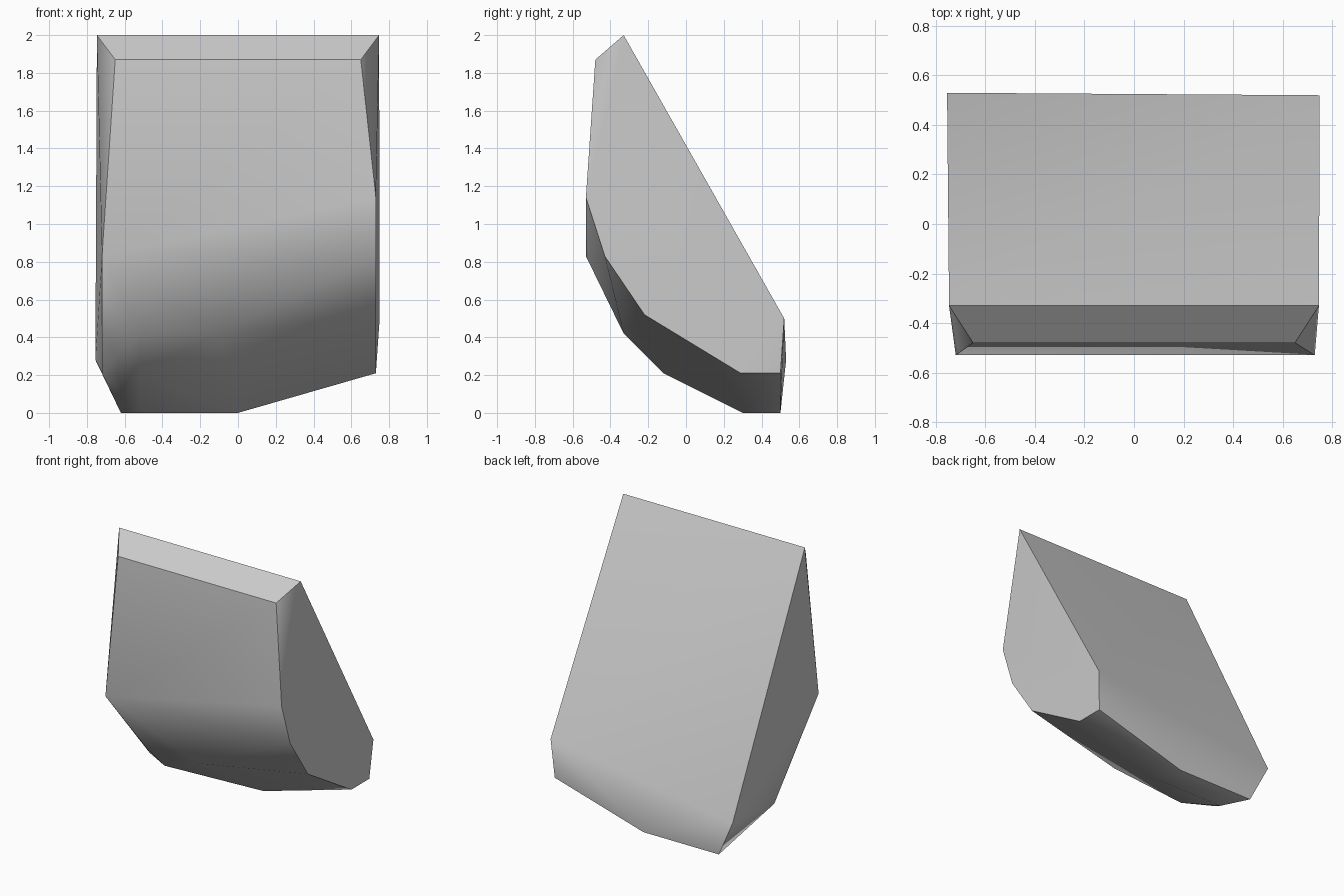
import bpy
import bmesh
import math

default_cube = bpy.data.objects.get("Cube")
if default_cube:
    bpy.data.objects.remove(default_cube, do_unlink=True)


def make_material(name, colour):
    material = bpy.data.materials.new(name)
    material.use_nodes = True
    material.diffuse_color = colour
    material.node_tree.nodes["Principled BSDF"].inputs["Base Color"].default_value = colour
    return material


def make_hull(name, points, material):
    """Wrap a closed faceted solid around its corner points."""
    bm = bmesh.new()
    for point in points:
        bm.verts.new(point)
    bmesh.ops.convex_hull(bm, input=bm.verts[:])
    loose = [v for v in bm.verts if not v.link_faces]
    bmesh.ops.delete(bm, geom=loose, context="VERTS")
    # Merge nearly flat triangles into clean facets
    bmesh.ops.dissolve_limit(bm, angle_limit=math.radians(2),
                             verts=bm.verts[:], edges=bm.edges[:])
    bmesh.ops.recalc_face_normals(bm, faces=bm.faces[:])
    mesh = bpy.data.meshes.new(name)
    bm.to_mesh(mesh)
    bm.free()
    mesh.materials.append(material)
    obj = bpy.data.objects.new(name, mesh)
    bpy.context.collection.objects.link(obj)
    return obj


# Chamfered top edge, the same on both sides
top_edge = [(side * x, y, z) for side in (-1, 1)
            for x, y, z in ((0.747, -0.33, 2), (0.65, -0.48, 1.87))]

# Left side outline, from the front round underneath to the back
left_side = [(0.73, -0.53, 1.14), (0.73, -0.43, 0.83), (0.73, -0.22, 0.52),
             (0.73, 0.29, 0.21), (0.73, 0.5, 0.21), (0.75, 0.52, 0.5)]

# Right side outline
right_side = [(-0.72, -0.53, 0.83), (-0.72, -0.01, 0.21), (-0.755, 0.53, 0.28)]

# Rounded underside
underside = [(-0.52, -0.33, 0.42), (-0.1, -0.33, 0.42), (-0.52, -0.12, 0.21),
             (-0.52, 0.3, 0), (0, 0.3, 0), (0, 0.5, 0), (-0.62, 0.5, 0)]

grey = make_material("plain_grey", (0.6, 0.6, 0.6, 1))
block = make_hull("wedge_block", top_edge + left_side + right_side + underside, grey)

# Soft shading over shallow folds, with large facets staying flat
bpy.ops.object.select_all(action="DESELECT")
block.select_set(True)
bpy.context.view_layer.objects.active = block
bpy.ops.object.shade_smooth_by_angle(angle=math.radians(38))
weighted = block.modifiers.new("even_facets", "WEIGHTED_NORMAL")
weighted.keep_sharp = True
